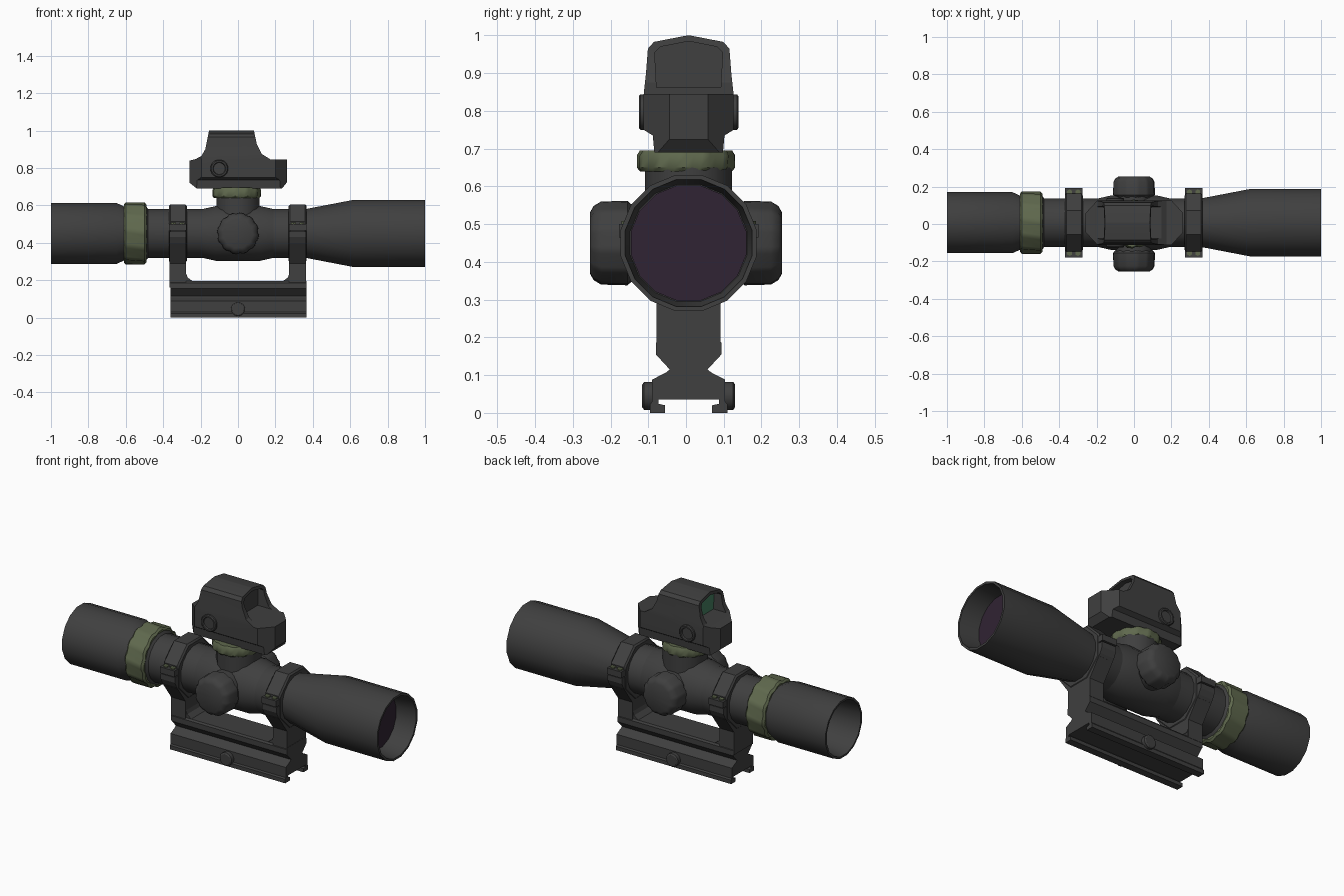
import bpy, bmesh, math

if "Cube" in bpy.data.objects:
    bpy.data.objects.remove(bpy.data.objects["Cube"])

Y = 0.007      # centre line of the assembly
AXIS = 0.45    # height of the tube axis


def material(name, rgb):
    m = bpy.data.materials.new(name)
    m.use_nodes = True
    m.diffuse_color = (*rgb, 1)
    bsdf = m.node_tree.nodes["Principled BSDF"]
    bsdf.inputs["Base Color"].default_value = (*rgb, 1)
    bsdf.inputs["Roughness"].default_value = 0.6
    return m


BLACK = material("matte black", (0.05, 0.05, 0.05))
OLIVE = material("olive green", (0.115, 0.14, 0.075))
PURPLE = material("dark purple glass", (0.03, 0.017, 0.033))
GREEN = material("green glass", (0.06, 0.21, 0.12))


def place(axis, t, p, q):
    return {"x": (t, p, q), "y": (p, t, q), "z": (p, q, t)}[axis]


def smooth(ob, angle=35):
    bpy.ops.object.select_all(action="DESELECT")
    ob.select_set(True)
    bpy.context.view_layer.objects.active = ob
    bpy.ops.object.shade_smooth_by_angle(angle=math.radians(angle))


def finish(name, bm, mat):
    bmesh.ops.recalc_face_normals(bm, faces=bm.faces[:])
    me = bpy.data.meshes.new(name)
    bm.to_mesh(me)
    bm.free()
    me.materials.append(mat)
    ob = bpy.data.objects.new(name, me)
    bpy.context.collection.objects.link(ob)
    return ob


def loft(name, rings, mat):
    bm = bmesh.new()
    loops = [[bm.verts.new(v) for v in ring] for ring in rings]
    n = len(loops[0])
    for a, b in zip(loops, loops[1:]):
        for i in range(n):
            j = (i + 1) % n
            bm.faces.new((a[i], a[j], b[j], b[i]))
    bm.faces.new(loops[0])
    bm.faces.new(loops[-1])
    return finish(name, bm, mat)


def prism(name, pts, axis, a, b, mat=BLACK):
    return loft(name, [[place(axis, t, p, q) for p, q in pts] for t in (a, b)], mat)


def lathe(name, profile, axis, centre, mat=BLACK, n=16, flute=0.0, twist=0.0):
    # profile of (position along axis, radius); every third column dips when fluted
    rings = []
    for k, (t, r) in enumerate(profile):
        ring = []
        for i in range(n):
            a = (i + 0.5) * math.tau / n + k * twist
            rr = r / math.cos(math.pi / n) * (1 - flute * (i % 3 == 0))
            ring.append(place(axis, t, centre[0] + rr * math.cos(a), centre[1] + rr * math.sin(a)))
        rings.append(ring)
    ob = loft(name, rings, mat)
    smooth(ob)
    return ob


def mirror(half):
    # half outline of (offset, height), closed by its reflection
    return [(Y + p, q) for p, q in half] + [(Y - p, q) for p, q in reversed(half)]


def rect(p0, p1, q0, q1):
    return [(p0, q0), (p1, q0), (p1, q1), (p0, q1)]


def boolean(ob, cutter, operation):
    m = ob.modifiers.new("cut", "BOOLEAN")
    m.operation, m.object, m.solver = operation, cutter, "EXACT"
    bpy.context.view_layer.objects.active = ob
    bpy.ops.object.modifier_apply(modifier=m.name)
    bpy.data.objects.remove(cutter)


C = (Y, AXIS)

# Main tube with hollow ends
lathe("scope_tube", [(-0.82, 0.135), (-1, 0.152), (-1, 0.163), (-0.65, 0.163), (-0.61, 0.145),
                     (-0.49, 0.143), (-0.48, 0.13), (0.36, 0.13), (0.62, 0.18), (1, 0.18),
                     (1, 0.168), (0.88, 0.155)], "x", C)
lathe("front_lens", [(0.878, 0.153), (0.885, 0.153)], "x", C, PURPLE)
lathe("rear_lens", [(-0.825, 0.134), (-0.818, 0.134)], "x", C, PURPLE)

# Fluted magnification ring
lathe("magnification_ring", [(-0.61, 0.155), (-0.6, 0.166), (-0.55, 0.166), (-0.5, 0.166), (-0.49, 0.155)],
      "x", C, OLIVE, 36, 0.06, 0.05)

# Turret saddle, side knobs and top turret
lathe("turret_saddle", [(-0.2, 0.128), (-0.12, 0.146), (0.12, 0.146), (0.2, 0.128)], "x", C)
for side, label in ((-1, "front"), (1, "back")):
    lathe(label + "_knob_neck", [(side * 0.05, 0.1), (side * 0.15, 0.1)], "y", (0, AXIS))
    lathe(label + "_knob", [(side * 0.142, 0.1), (side * 0.155, 0.112), (side * 0.225, 0.11),
                            (side * 0.245, 0.098), (side * 0.255, 0.08)],
          "y", (0, AXIS), BLACK, 36, 0.05)
lathe("top_turret", [(0.5, 0.115), (0.65, 0.115)], "z", (0, Y))
lathe("top_turret_ring", [(0.64, 0.122), (0.65, 0.13), (0.682, 0.13), (0.695, 0.122)],
      "z", (-0.007, 0), OLIVE, 36, 0.06, 0.04)

# Cantilever base with rail clamp
base = mirror([(0.08, 0.195), (0.087, 0.185), (0.087, 0.155), (0.05, 0.115), (0.06, 0.107),
               (0.097, 0.088), (0.097, 0.03), (0.103, 0.022), (0.103, 0), (0.062, 0),
               (0.062, 0.02), (0.08, 0.024), (0.08, 0.035)])
prism("mount_base", base, "x", -0.362, 0.365)
for side in (-1, 1):
    lathe("clamp_screw", [(Y + side * 0.09, 0.037), (Y + side * 0.118, 0.037), (Y + side * 0.123, 0.03)],
          "y", (0, 0.045))

# Arms and split rings
arm = mirror([(0.085, 0.16), (0.085, 0.29), (0.125, 0.345), (0.165, 0.4), (0.18, 0.43), (0.18, 0.46)])
for x, inward in ((-0.322, 1), (0.319, -1)):
    prism("mount_arm", arm, "x", x - 0.045, x + 0.045)
    lathe("mount_ring", [(x - 0.048, 0.146), (x - 0.04, 0.155), (x + 0.04, 0.155), (x + 0.048, 0.146)],
          "x", C, n=8)
    edge = x + inward * 0.04
    fillet = [(edge, 0.25), (edge + inward * 0.012, 0.215), (edge + inward * 0.045, 0.19), (edge, 0.185)]
    prism("arm_fillet", fillet, "y", Y - 0.08, Y + 0.08)
    for side in (-1, 1):
        y0, y1 = sorted((Y + side * 0.12, Y + side * 0.185))
        prism("ring_flange", rect(y0, y1, 0.465, 0.5), "x", x - 0.046, x + 0.046)
        for dx in (-0.022, 0.022):
            lathe("ring_bolt", [(0.495, 0.013), (0.508, 0.013)], "z", (x + dx, Y + side * 0.163), OLIVE, 6)

# Reflex sight: side outline trimmed by the end outline and the plan outline
side_outline = [(-0.22, 0.69), (-0.258, 0.72), (-0.258, 0.84), (-0.225, 0.848), (-0.195, 0.865),
                (-0.175, 0.9), (-0.155, 1.0), (0.085, 1.0), (0.1, 0.93), (0.127, 0.875),
                (0.175, 0.845), (0.263, 0.845), (0.263, 0.725), (0.235, 0.69)]
end_outline = mirror([(0.09, 0.68), (0.095, 0.735), (0.119, 0.75), (0.119, 0.845),
                      (0.113, 0.9), (0.108, 0.965), (0.092, 0.983), (0.004, 1.0)])
plan_outline = mirror([(0.05, 0.264), (0.12, 0.2), (0.12, -0.195), (0.05, -0.26)])
plan_outline = [(x, y) for y, x in plan_outline]
sight = prism("reflex_sight", side_outline, "y", -0.2, 0.2)
boolean(sight, prism("end_cutter", end_outline, "x", -0.5, 0.5), "INTERSECT")
boolean(sight, prism("plan_cutter", plan_outline, "z", 0.5, 1.2), "INTERSECT")
window = mirror([(0.085, 0.862), (0.09, 0.955), (0.075, 0.97), (0.004, 0.984)])
boolean(sight, prism("rear_window_cutter", window, "x", -0.5, -0.115), "DIFFERENCE")
boolean(sight, prism("front_window_cutter", window, "x", 0.06, 0.5), "DIFFERENCE")
smooth(sight, 25)
prism("reflex_lens", window, "x", -0.119, -0.113, GREEN)

# Sight side buttons with a raised rim
for side in (-1, 1):
    s = Y + side * 0.11
    lathe("sight_button", [(s, 0.047), (s + side * 0.018, 0.047), (s + side * 0.022, 0.042),
                           (s + side * 0.022, 0.034), (s + side * 0.014, 0.031)], "y", (-0.1, 0.797))
